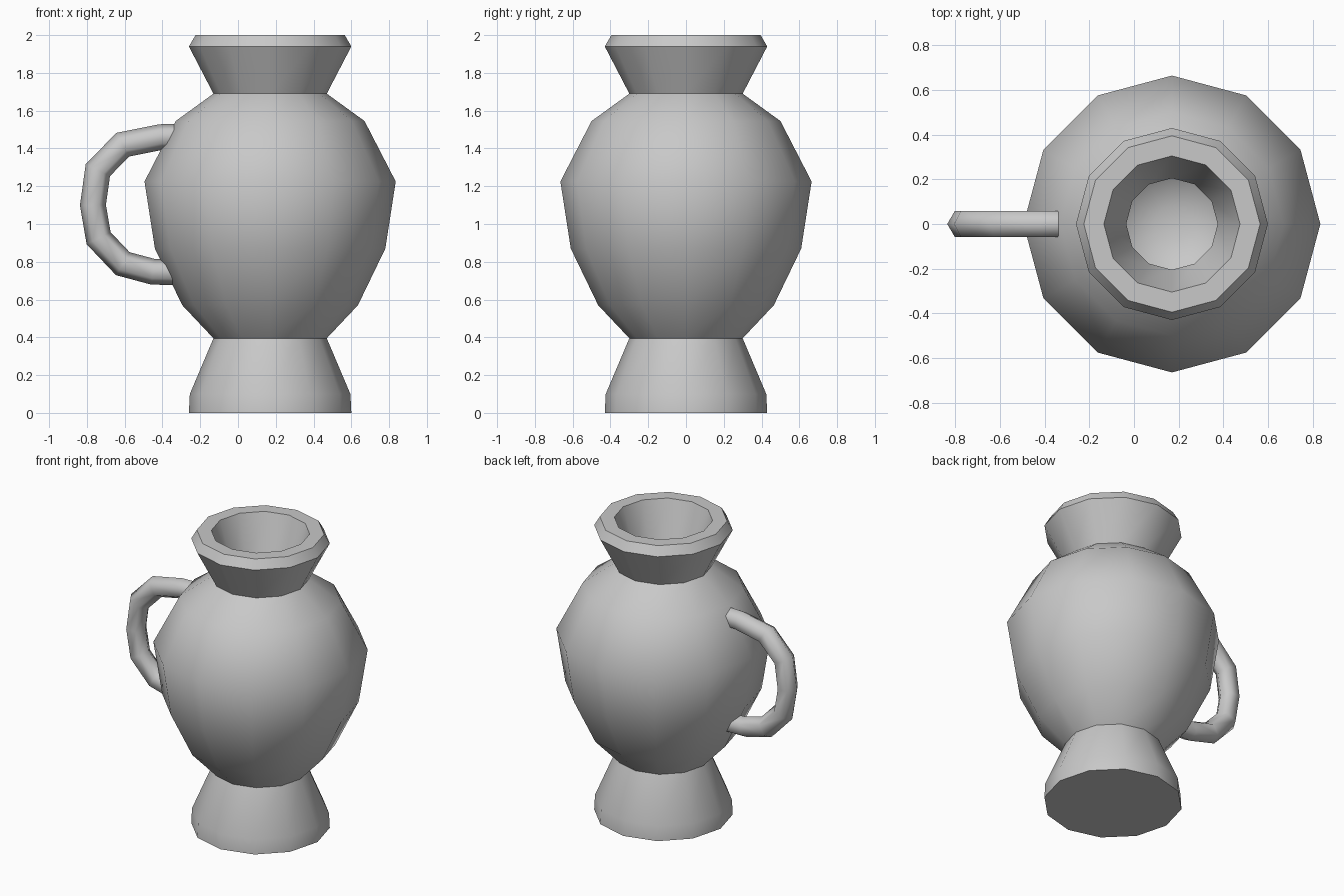
import bpy
import bmesh
from math import cos, sin, pi, radians
from mathutils import Vector

cube = bpy.data.objects.get("Cube")
if cube:
    bpy.data.objects.remove(cube, do_unlink=True)

clay = bpy.data.materials.new("grey_clay")
clay.use_nodes = True
GREY = (0.58, 0.58, 0.58, 1)
clay.diffuse_color = GREY
clay.node_tree.nodes["Principled BSDF"].inputs["Base Color"].default_value = GREY


def finish(bm, name, angle):
    """Turn a bmesh into a smooth-shaded object that keeps sharp creases."""
    bmesh.ops.recalc_face_normals(bm, faces=bm.faces)
    mesh = bpy.data.meshes.new(name)
    bm.to_mesh(mesh)
    bm.free()
    mesh.materials.append(clay)
    obj = bpy.data.objects.new(name, mesh)
    bpy.context.collection.objects.link(obj)
    bpy.ops.object.select_all(action='DESELECT')
    obj.select_set(True)
    bpy.context.view_layer.objects.active = obj
    bpy.ops.object.shade_smooth_by_angle(angle=radians(angle))
    return obj


def bridge_rings(bm, rings):
    """Join neighbouring rings with quads and cap both ends."""
    n = len(rings[0])
    for a, b in zip(rings, rings[1:]):
        for i in range(n):
            j = (i + 1) % n
            bm.faces.new((a[i], a[j], b[j], b[i]))
    bm.faces.new(rings[0])
    bm.faces.new(rings[-1])


# Vase: foot, belly, flared neck and rim, then the hollow inside (radius, z)
SIDES = 12
CENTRE_X = 0.17
profile = [
    (0.43, 0), (0.425, 0.1), (0.3, 0.395),
    (0.465, 0.57), (0.61, 0.87), (0.665, 1.225), (0.5, 1.545), (0.3, 1.69),
    (0.43, 1.94), (0.395, 2), (0.305, 2),
    (0.205, 1.69), (0.41, 1.48), (0.56, 1.22), (0.51, 0.9), (0.38, 0.63),
    (0.2, 0.46), (0.08, 0.42),
]
bm = bmesh.new()
rings = []
for r, z in profile:
    rings.append([bm.verts.new((CENTRE_X + r * cos(2 * pi * i / SIDES),
                                r * sin(2 * pi * i / SIDES), z))
                  for i in range(SIDES)])
bridge_rings(bm, rings)
finish(bm, "vase_body", 40)

# Handle: six-sided tube swept along a path in the xz plane
RADIUS = 0.068
path = [Vector((x, 0, z)) for x, z in [
    (-0.335, 1.462), (-0.41, 1.46), (-0.61, 1.42), (-0.742, 1.285),
    (-0.768, 1.1), (-0.738, 0.925), (-0.61, 0.79), (-0.45, 0.747),
    (-0.335, 0.745)]]
side = Vector((0, 1, 0))
bm = bmesh.new()
rings = []
for k, p in enumerate(path):
    before = (p - path[k - 1]).normalized() if k else Vector((-1, 0, 0))
    after = (path[k + 1] - p).normalized() if k < len(path) - 1 else Vector((1, 0, 0))
    tangent = (before + after).normalized()
    normal = side.cross(tangent) / tangent.dot(after)
    rings.append([bm.verts.new(p + RADIUS * (normal * cos(i * pi / 3) + side * sin(i * pi / 3)))
                  for i in range(6)])
bridge_rings(bm, rings)
finish(bm, "handle", 62)
